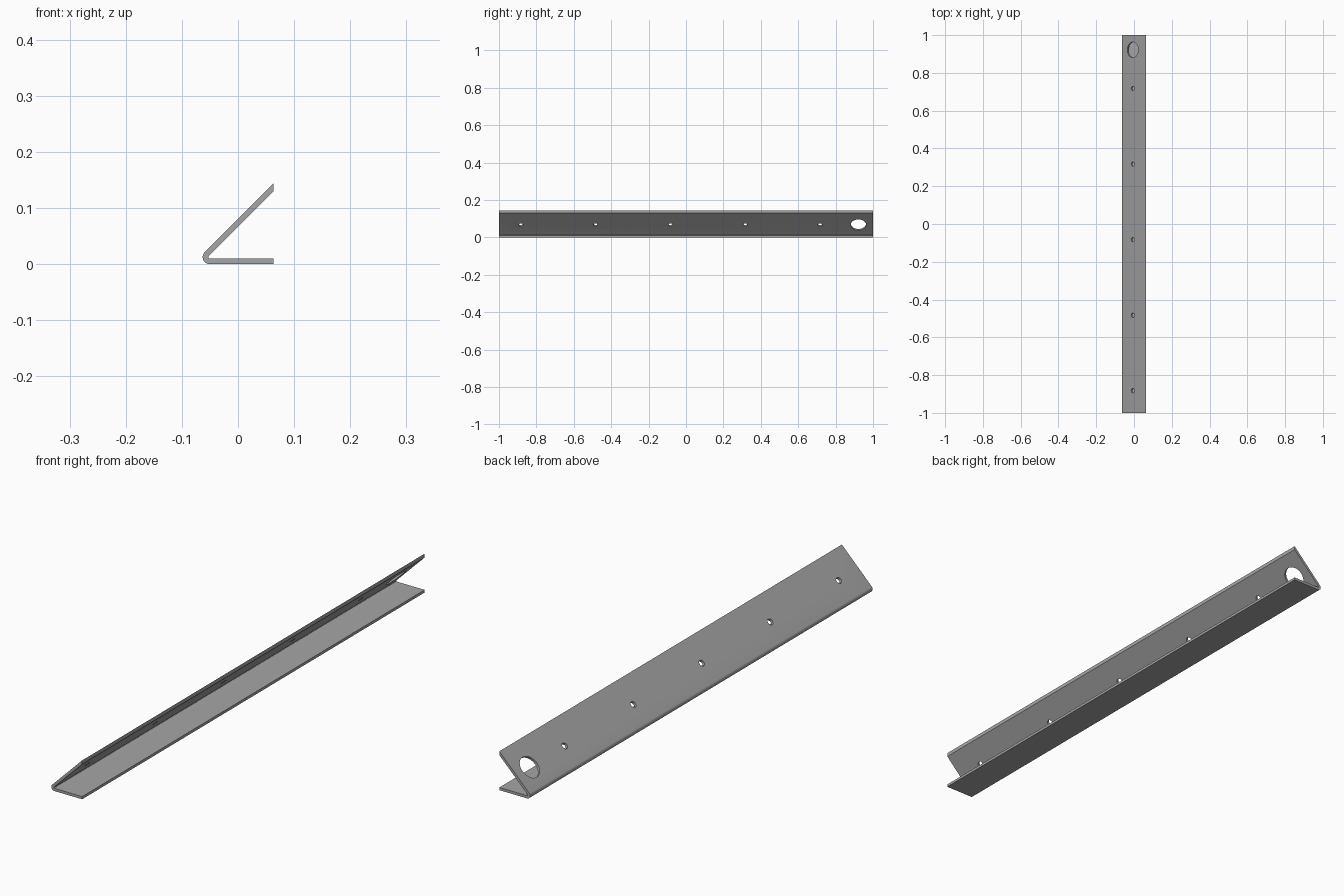
import bpy
import bmesh
from math import cos, sin, pi, sqrt
from mathutils import Matrix, Vector

cube = bpy.data.objects.get("Cube")
if cube:
    bpy.data.objects.remove(cube)

HALF_WIDTH = 0.063
LENGTH = 2.0
THICK = 0.01
BEND = 0.0125          # outer bend radius
INNER = BEND - THICK   # inner bend radius

steel = bpy.data.materials.new("grey_steel")
steel.use_nodes = True
colour = (0.38, 0.38, 0.38, 1)
steel.diffuse_color = colour
steel.node_tree.nodes["Principled BSDF"].inputs["Base Color"].default_value = colour


def make_object(name, bm):
    bmesh.ops.recalc_face_normals(bm, faces=bm.faces)
    mesh = bpy.data.meshes.new(name)
    bm.to_mesh(mesh)
    bm.free()
    mesh.materials.append(steel)
    obj = bpy.data.objects.new(name, mesh)
    bpy.context.collection.objects.link(obj)
    return obj


# Folded strip: flat leg, rounded bend, leg rising at 45 degrees
cx = BEND - HALF_WIDTH


def arc(radius, steps=12):
    angles = [1.5 * pi - 0.75 * pi * i / steps for i in range(steps + 1)]
    return [(cx + radius * cos(a), BEND + radius * sin(a)) for a in angles]


def slope_end(radius):
    return (HALF_WIDTH, HALF_WIDTH - cx + BEND + radius * sqrt(2))


profile = [(HALF_WIDTH, 0), *arc(BEND), slope_end(BEND),
           slope_end(INNER), *reversed(arc(INNER)), (HALF_WIDTH, THICK)]
bm = bmesh.new()
face = bm.faces.new([bm.verts.new((x, -LENGTH / 2, z)) for x, z in profile])
ends = bmesh.ops.extrude_face_region(bm, geom=[face])["geom"]
bmesh.ops.translate(bm, vec=(0, LENGTH, 0),
                    verts=[v for v in ends if isinstance(v, bmesh.types.BMVert)])
strip = make_object("folded_angle_strip", bm)

# Row of small holes and one large hole, square to the sloping leg
holes = [(-0.883 + 0.4 * i, 0.0115) for i in range(5)] + [(0.922, 0.041)]
mid = Vector((-0.003, 0, -0.003 - cx + BEND + (BEND + INNER) / 2 * sqrt(2)))
bm = bmesh.new()
for y, radius in holes:
    place = Matrix.Translation(mid + Vector((0, y, 0))) @ Matrix.Rotation(-pi / 4, 4, 'Y')
    bmesh.ops.create_cone(bm, cap_ends=True, segments=40, radius1=radius,
                          radius2=radius, depth=0.04, matrix=place)
cutter = make_object("hole_cutter", bm)
cutter.hide_render = True

bpy.ops.object.select_all(action='DESELECT')
strip.select_set(True)
bpy.context.view_layer.objects.active = strip
cut = strip.modifiers.new("holes", 'BOOLEAN')
cut.operation = 'DIFFERENCE'
cut.solver = 'EXACT'
cut.object = cutter
bpy.ops.object.modifier_apply(modifier=cut.name)
bpy.data.objects.remove(cutter)
bpy.ops.object.shade_smooth_by_angle(angle=pi / 6)
